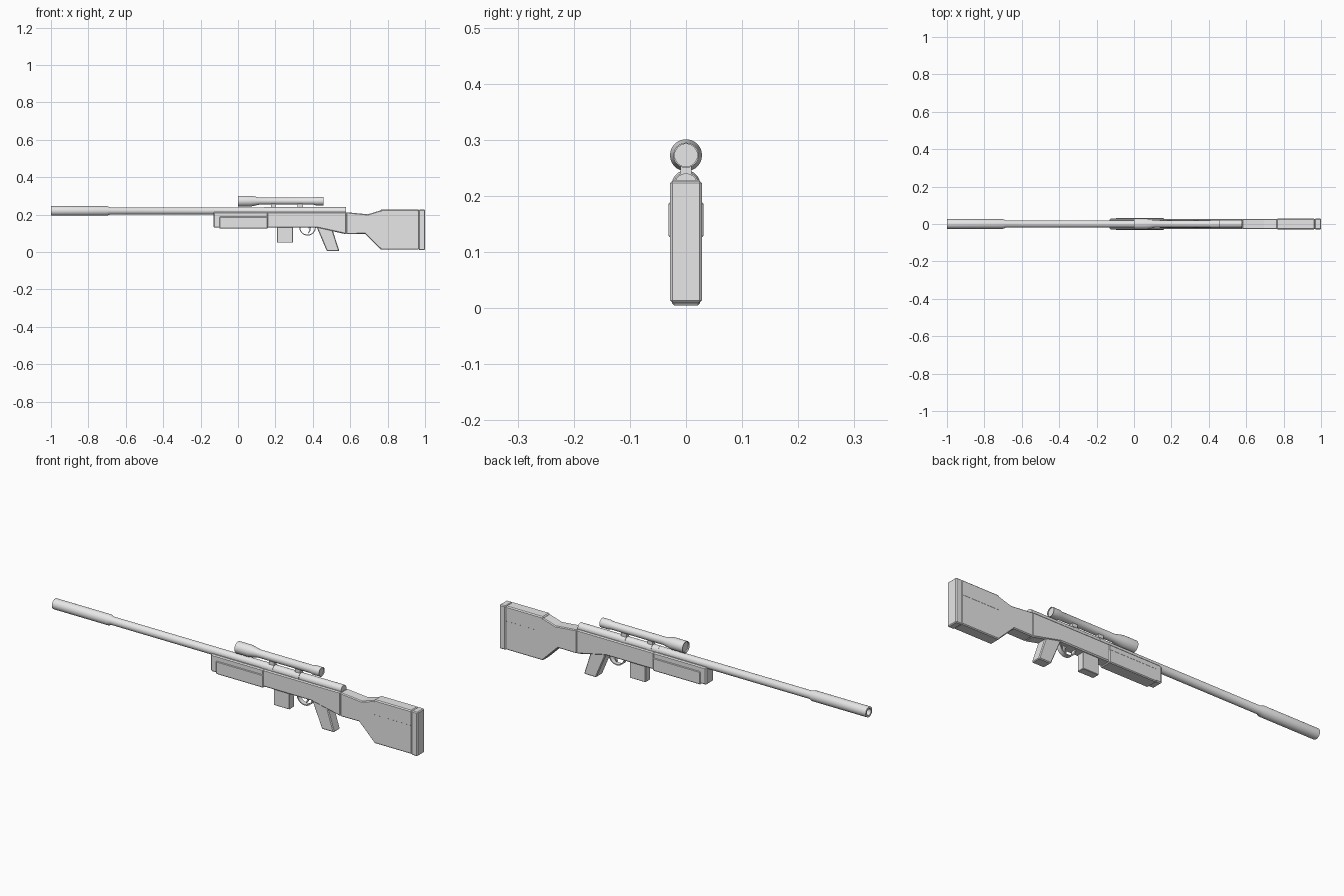
import bpy, bmesh, math

if "Cube" in bpy.data.objects:
    bpy.data.objects.remove(bpy.data.objects["Cube"])

gray = bpy.data.materials.new("light_gray")
gray.diffuse_color = (0.8, 0.8, 0.8, 1)
gray.use_nodes = True
gray.node_tree.nodes["Principled BSDF"].inputs["Base Color"].default_value = gray.diffuse_color


def finish(name, bm, smooth=False, bevel=0):
    bmesh.ops.recalc_face_normals(bm, faces=bm.faces)
    me = bpy.data.meshes.new(name)
    bm.to_mesh(me)
    bm.free()
    me.materials.append(gray)
    ob = bpy.data.objects.new(name, me)
    bpy.context.collection.objects.link(ob)
    if bevel:
        mod = ob.modifiers.new("edge_bevel", 'BEVEL')
        mod.width = bevel
        mod.segments = 1
        mod.limit_method = 'ANGLE'
        mod.angle_limit = math.radians(50)
    if smooth:
        bpy.ops.object.select_all(action='DESELECT')
        ob.select_set(True)
        bpy.context.view_layer.objects.active = ob
        bpy.ops.object.shade_smooth_by_angle(angle=math.radians(35))
    return ob


def slab(name, pts, half, bevel=0, smooth=False):
    """Side profile (x, z) given thickness from -half to half in y."""
    bm = bmesh.new()
    f = bm.faces.new([bm.verts.new((x, -half, z)) for x, z in pts])
    r = bmesh.ops.extrude_face_region(bm, geom=[f])
    vs = [v for v in r['geom'] if isinstance(v, bmesh.types.BMVert)]
    bmesh.ops.translate(bm, verts=vs, vec=(0, 2 * half, 0))
    return finish(name, bm, smooth, bevel)


def rect(x0, x1, z0, z1):
    return [(x0, z0), (x1, z0), (x1, z1), (x0, z1)]


def lathe(name, prof, zc, n=32):
    """Turn (x, radius) points about an axis along x at height zc."""
    bm = bmesh.new()
    rings = [[bm.verts.new((x, r * math.cos(2 * math.pi * i / n), zc + r * math.sin(2 * math.pi * i / n)))
              for i in range(n)] for x, r in prof]
    for a, b in zip(rings, rings[1:]):
        for i in range(n):
            j = (i + 1) % n
            bm.faces.new((a[i], a[j], b[j], b[i]))
    bm.faces.new(rings[0])
    bm.faces.new(rings[-1])
    return finish(name, bm, True)


# barrel with hollow, thicker muzzle and receiver tube
lathe("barrel", [(-0.90, 0.016), (-1.0, 0.016), (-1.0, 0.0255), (-0.70, 0.0255),
                 (-0.685, 0.0195), (0.15, 0.0195)], 0.22)
lathe("receiver_tube", [(0.14, 0.0205), (0.578, 0.0205)], 0.2195)

# forend, raised side panels and receiver body
slab("forend", rect(-0.13, 0.16, 0.13, 0.215), 0.0285, 0.005)
slab("forend_panel", rect(-0.10, 0.16, 0.125, 0.19), 0.0315, 0.004)
slab("receiver_body", [(0.155, 0.13), (0.42, 0.13), (0.57, 0.097), (0.58, 0.097),
                       (0.58, 0.215), (0.155, 0.215)], 0.028, 0.005)

# stock, cheek rest and butt pad
slab("stock", [(0.578, 0.096), (0.68, 0.097), (0.765, 0.013), (0.968, 0.013), (0.968, 0.222),
               (0.76, 0.222), (0.695, 0.202), (0.578, 0.213)], 0.028, 0.004)
slab("cheek_rest", rect(0.762, 0.968, 0.15, 0.228), 0.0285, 0.005)
slab("butt_pad", rect(0.967, 1.0, 0.01, 0.227), 0.0285, 0.004)

# magazine and grip
slab("magazine", rect(0.208, 0.294, 0.05, 0.14), 0.019, 0.002)
slab("grip", [(0.42, 0.135), (0.505, 0.12), (0.542, 0.005), (0.475, 0.005)], 0.025, 0.004)

# trigger guard and trigger
arc = [math.pi + math.pi * i / 16 for i in range(17)]
loop = [(0.372 + 0.044 * math.cos(a), 0.132 + 0.044 * math.sin(a)) for a in arc]
loop += [(0.372 + 0.039 * math.cos(a), 0.132 + 0.039 * math.sin(a)) for a in reversed(arc)]
slab("trigger_guard", loop, 0.011, 0, True)
slab("trigger", [(0.375, 0.135), (0.39, 0.135), (0.388, 0.115), (0.378, 0.1),
                 (0.374, 0.102), (0.381, 0.117)], 0.005)

# scope with recessed lenses, on two mounts
lathe("scope", [(0.006, 0.025), (0.0, 0.025), (0.0, 0.0285), (0.07, 0.0285), (0.115, 0.019),
                (0.405, 0.019), (0.415, 0.0225), (0.458, 0.0225), (0.458, 0.020), (0.454, 0.020)], 0.2725)
for i, x in enumerate((0.19, 0.333)):
    slab(f"scope_mount_{i + 1}", rect(x - 0.014, x + 0.014, 0.232, 0.262), 0.01)
    lathe(f"mount_band_{i + 1}", [(x - 0.014, 0.0225), (x + 0.014, 0.0225)], 0.2195)
